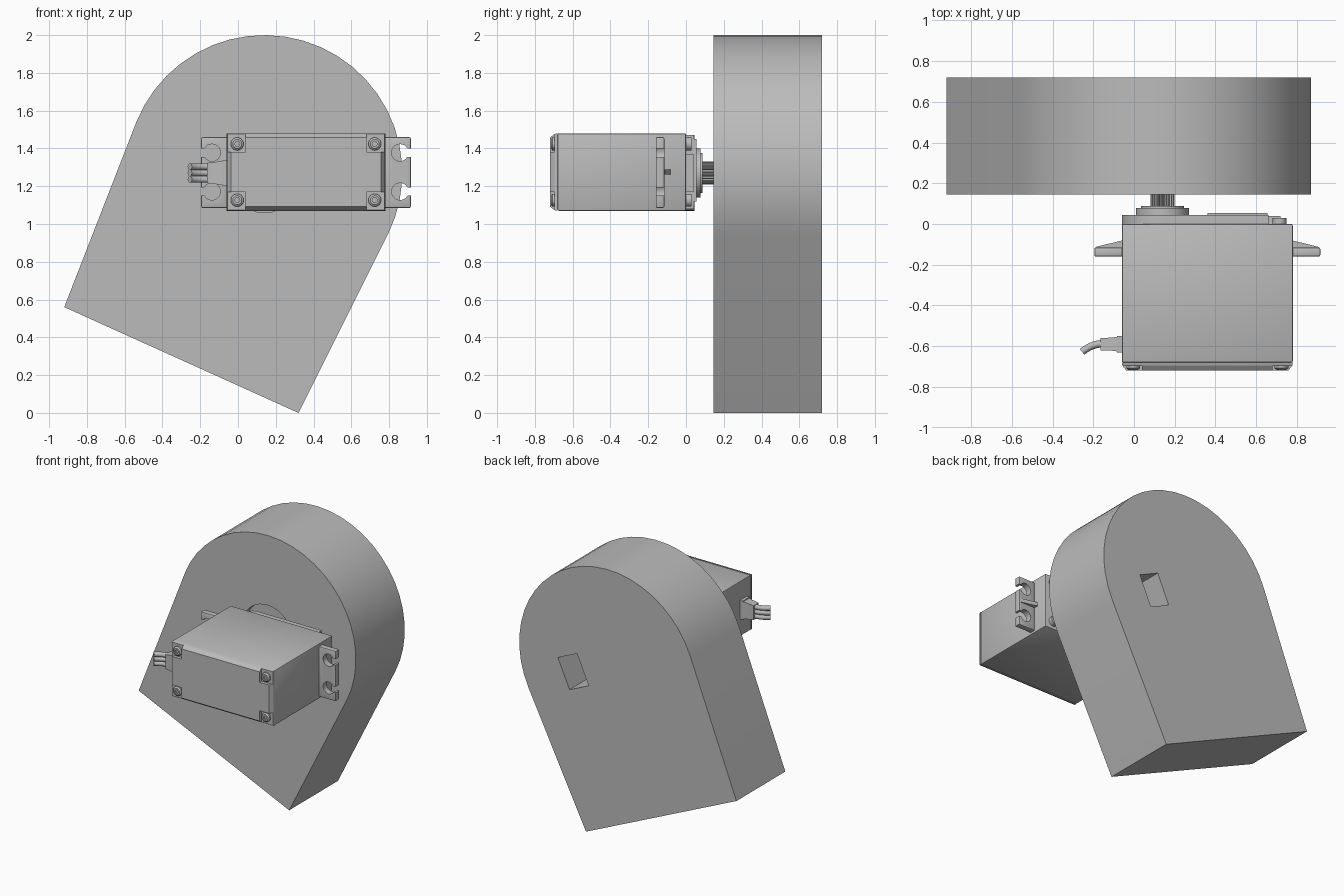
import bpy, bmesh
from math import cos, sin, pi, radians, atan2
from mathutils import Vector

cube = bpy.data.objects.get("Cube")
if cube:
    bpy.data.objects.remove(cube, do_unlink=True)

grey = bpy.data.materials.new("plain grey")
grey.use_nodes = True
COLOUR = (0.5, 0.5, 0.5, 1)
grey.diffuse_color = COLOUR
grey.node_tree.nodes["Principled BSDF"].inputs["Base Color"].default_value = COLOUR

MID_X, MID_Z = 0.36, 1.275      # middle of the motor case
AXIS = (0.14, 1.27)             # output shaft position in x, z


def loft(name, rings):
    """Solid skinned through rings of points, capped at both ends."""
    bm = bmesh.new()
    loops = [[bm.verts.new(p) for p in ring] for ring in rings]
    n = len(loops[0])
    for a, b in zip(loops, loops[1:]):
        for i in range(n):
            j = (i + 1) % n
            bm.faces.new((a[i], a[j], b[j], b[i]))
    bm.faces.new(loops[0])
    bm.faces.new(loops[-1])
    bmesh.ops.recalc_face_normals(bm, faces=bm.faces)
    mesh = bpy.data.meshes.new(name)
    bm.to_mesh(mesh)
    bm.free()
    mesh.materials.append(grey)
    obj = bpy.data.objects.new(name, mesh)
    bpy.context.collection.objects.link(obj)
    return obj


def prism(name, profile, y0, y1):
    return loft(name, [[(x, y, z) for x, z in profile] for y in (y0, y1)])


def rect(x0, x1, z0, z1):
    return [(x0, z0), (x1, z0), (x1, z1), (x0, z1)]


def box(name, x0, x1, y0, y1, z0, z1):
    return prism(name, rect(x0, x1, z0, z1), y0, y1)


def circle(c, r, n=32):
    return [(c[0] + r * cos(2 * pi * i / n), c[1] + r * sin(2 * pi * i / n))
            for i in range(n)]


def bake(obj):
    bpy.context.view_layer.update()
    dep = bpy.context.evaluated_depsgraph_get()
    mesh = bpy.data.meshes.new_from_object(obj.evaluated_get(dep))
    obj.modifiers.clear()
    obj.data = mesh


def cut(obj, *cutters):
    for cutter in cutters:
        mod = obj.modifiers.new("cut", 'BOOLEAN')
        mod.operation = 'DIFFERENCE'
        mod.solver = 'EXACT'
        mod.object = cutter
        bake(obj)
        bpy.data.objects.remove(cutter, do_unlink=True)


# Housing block: round top, tapering straight sides, slanted base
R, a0, a1, steps = 0.73, radians(-26.6), radians(158.3), 24
outline = [(AXIS[0] + R * cos(a0 + (a1 - a0) * i / steps),
            AXIS[1] + R * sin(a0 + (a1 - a0) * i / steps)) for i in range(steps + 1)]
outline += [(-0.92, 0.56), (0.32, 0)]
block = prism("housing_block", outline, 0.145, 0.72)

# Round recess behind the shaft, and slanted slot in the back
recess = prism("recess_cutter", circle(AXIS, 0.21, 40), 0.1, 0.2)
along = Vector((1.24, -0.56)).normalized()
across = Vector((-along.y, along.x))
slot = [Vector((0.425, 1.164)) + along * s * 0.086 + across * t * 0.117
        for s, t in ((-1, -1), (1, -1), (1, 1), (-1, 1))]
cut(block, recess, prism("slot_cutter", slot, 0.3, 0.8))

# Motor case
case = box("motor_case", -0.06, 0.78, -0.68, 0, 1.07, 1.48)
bevel = case.modifiers.new("bevel", 'BEVEL')
bevel.width, bevel.segments = 0.008, 2
bake(case)

# Chamfered end cover with recessed corner screws
rings = []
for y, inset in ((-0.68, 0), (-0.695, 0.003), (-0.72, 0.022)):
    rings.append([(x, y, z) for x, z in
                  rect(-0.06 + inset, 0.78 - inset, 1.07 + inset, 1.48 - inset)])
cover = loft("end_cover", rings)
for sx in (-1, 1):
    for sz in (-1, 1):
        cx, cz = MID_X + sx * 0.364, MID_Z + sz * 0.149
        ox, oz = cx + sx * 0.1, cz + sz * 0.1
        cut(cover, box("corner_cutter", *sorted((cx - sx * 0.043, ox)), -0.8, -0.697,
                       *sorted((cz - sz * 0.043, oz))))
        screw = loft("cover_screw", [[(x, y, z) for x, z in circle((cx, cz), r, 24)]
                                     for y, r in ((-0.69, 0.034), (-0.708, 0.034), (-0.716, 0.024))])
        cut(screw, prism("hex_cutter", circle((cx, cz), 0.014, 6), -0.75, -0.706))
        # Screw heads at the far end of the gear cover
        if sx > 0:
            prism("gear_cover_screw", circle((0.715, cz), 0.034, 24), -0.01, 0.03)

# Gear cover, name-free raised plate and bearing rings
box("gear_cover", 0.14, 0.66, -0.01, 0.043, 1.08, 1.47)
box("gear_cover_tongue", 0.6, 0.72, -0.01, 0.04, 1.17, 1.37)
prism("gear_cover_round", circle(AXIS, 0.2, 48), -0.01, 0.045)
box("raised_plate", 0.36, 0.655, 0, 0.055, 1.12, 1.45)
prism("bearing_ring", circle(AXIS, 0.13, 40), 0.03, 0.078)
prism("bearing_collar", circle(AXIS, 0.105, 40), 0.07, 0.088)

# Splined output shaft
teeth = 21
spline = []
for i in range(teeth):
    for k, r in ((0, 0.05), (0.2, 0.06), (0.55, 0.06), (0.75, 0.05)):
        a = 2 * pi * (i + k) / teeth
        spline.append((AXIS[0] + r * cos(a), AXIS[1] + r * sin(a)))
prism("output_shaft", spline, 0.08, 0.2)

# Mounting ears with open keyhole slots and a stiffening rib
for side, s in (("left", 1), ("right", -1)):
    def span(a, b):
        return sorted((MID_X + s * a, MID_X + s * b))
    ear = box(side + "_ear", *span(0.415, 0.555), -0.16, -0.115, 1.085, 1.46)
    bevel = ear.modifiers.new("bevel", 'BEVEL')
    bevel.width, bevel.segments = 0.008, 2
    bake(ear)
    for dz in (-0.103, 0.103):
        z = MID_Z + dz
        cut(ear, prism("hole_cutter", circle((MID_X + s * 0.498, z), 0.045, 24), -0.3, 0),
            box("notch_cutter", *span(0.5, 0.6), -0.3, 0, z - 0.022, z + 0.022))
    loft(side + "_ear_rib", [[(MID_X + s * 0.415, -0.12, z), (MID_X + s * 0.545, -0.12, z),
                              (MID_X + s * 0.545, -0.112, z), (MID_X + s * 0.415, -0.08, z)]
                             for z in (MID_Z - 0.014, MID_Z + 0.014)])

# Cable grommet, tapered boot and three wires
box("cable_grommet", -0.083, -0.05, -0.632, -0.55, 1.2, 1.34)
loft("cable_boot", [[(x, -0.59 + a * h, AXIS[1] + b * w)
                     for a, b in ((-1, -1), (1, -1), (1, 1), (-1, 1))]
                    for x, h, w in ((-0.08, 0.036, 0.064), (-0.11, 0.032, 0.06), (-0.165, 0.03, 0.053))])
for i in (-1, 0, 1):
    curve = bpy.data.curves.new("cable_wire", 'CURVE')
    curve.dimensions = '3D'
    curve.bevel_depth, curve.bevel_resolution = 0.018, 3
    curve.use_fill_caps = True
    path = curve.splines.new('BEZIER')
    path.bezier_points.add(1)
    for point, co, d in zip(path.bezier_points, ((-0.15, -0.588), (-0.255, -0.628)),
                            ((-0.04, 0), (-0.03, -0.025))):
        point.co = (*co, AXIS[1] + i * 0.034)
        point.handle_left = point.co - Vector((*d, 0))
        point.handle_right = point.co + Vector((*d, 0))
    curve.materials.append(grey)
    bpy.context.collection.objects.link(bpy.data.objects.new("cable_wire", curve))

# Smooth the round surfaces, keep the edges sharp
bpy.ops.object.select_all(action='DESELECT')
for obj in bpy.context.collection.objects:
    if obj.type == 'MESH':
        obj.select_set(True)
        bpy.context.view_layer.objects.active = obj
bpy.ops.object.shade_smooth_by_angle(angle=radians(30))
